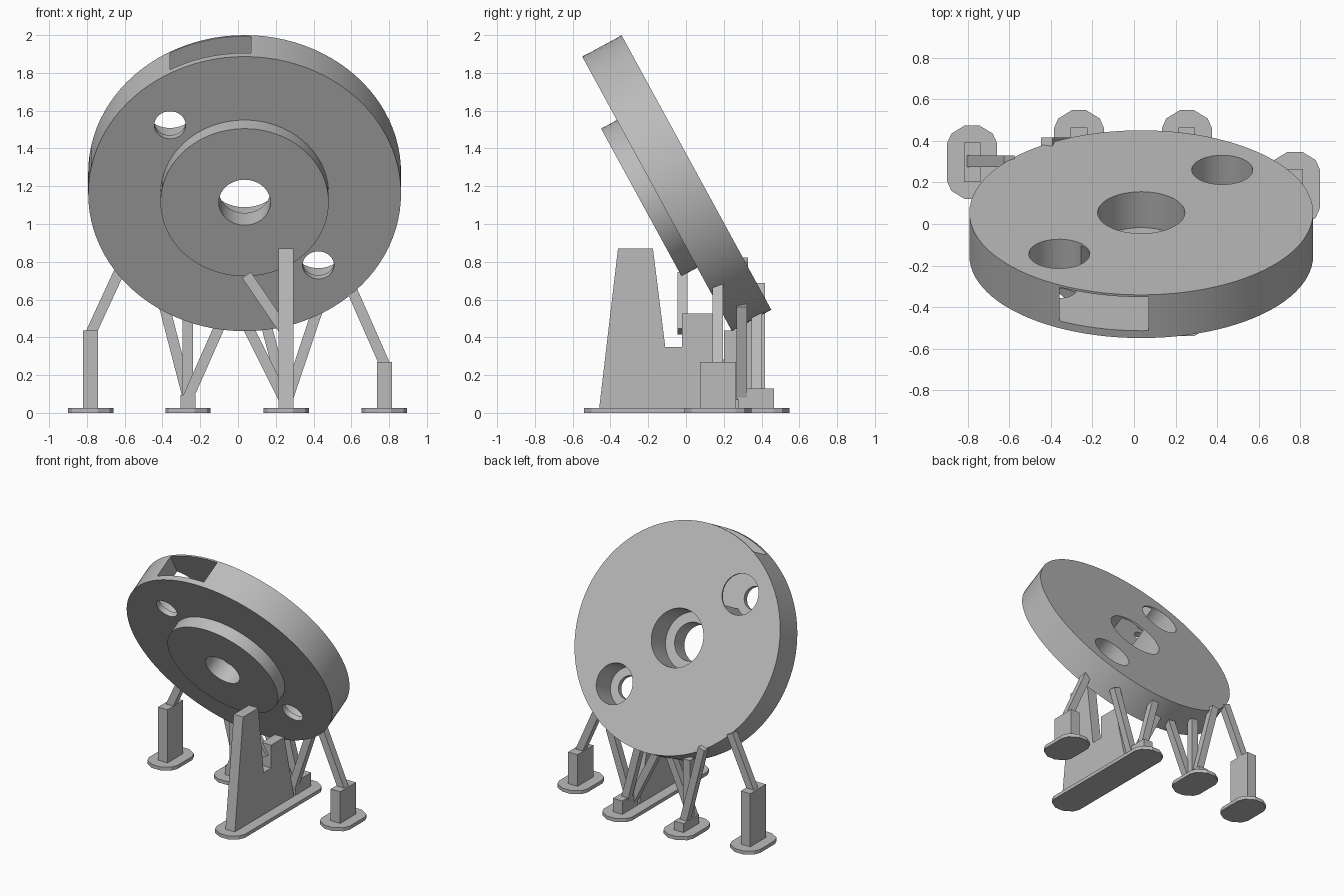
import bpy, bmesh, math
from mathutils import Matrix

cube = bpy.data.objects.get("Cube")
if cube:
    bpy.data.objects.remove(cube, do_unlink=True)

grey = bpy.data.materials.new("plain grey")
grey.use_nodes = True
grey.diffuse_color = (0.5, 0.5, 0.5, 1)
grey.node_tree.nodes["Principled BSDF"].inputs["Base Color"].default_value = (0.5, 0.5, 0.5, 1)

# Tilted frame: origin at the disc's back face, local z points to the front
TILT = Matrix.Translation((0.035, 0.055, 1.273)) @ Matrix.Rotation(math.radians(118.6), 4, 'X')
# Maps profile (a, b, depth) to (depth, a, b) and to (a, depth, b)
SIDE = Matrix(((0, 0, 1, 0), (1, 0, 0, 0), (0, 1, 0, 0), (0, 0, 0, 1)))
FRONT = Matrix(((1, 0, 0, 0), (0, 0, 1, 0), (0, 1, 0, 0), (0, 0, 0, 1)))


def prism(name, points, low, high, frame=Matrix()):
    """Extrude a flat outline between two depths, then place it with a frame."""
    bm = bmesh.new()
    base = bm.faces.new([bm.verts.new((a, b, low)) for a, b in points])
    ext = bmesh.ops.extrude_face_region(bm, geom=[base])
    for v in ext["geom"]:
        if isinstance(v, bmesh.types.BMVert):
            v.co.z = high
    bm.transform(frame)
    bmesh.ops.recalc_face_normals(bm, faces=bm.faces)
    mesh = bpy.data.meshes.new(name)
    bm.to_mesh(mesh)
    bm.free()
    mesh.materials.append(grey)
    obj = bpy.data.objects.new(name, mesh)
    bpy.context.collection.objects.link(obj)
    return obj


def circle(radius, cx=0.0, cy=0.0, n=96):
    steps = [2 * math.pi * i / n for i in range(n)]
    return [(cx + radius * math.cos(t), cy + radius * math.sin(t)) for t in steps]


def rect(x0, x1, y0, y1):
    return [(x0, y0), (x1, y0), (x1, y1), (x0, y1)]


def boolean(target, tool, operation):
    mod = target.modifiers.new(tool.name, 'BOOLEAN')
    mod.object, mod.operation, mod.solver = tool, operation, 'EXACT'
    tool.hide_render = True
    tool.hide_set(True)


# Disc with its front boss
disc = prism("tilted_disc", circle(0.828), 0, 0.237, TILT)
boss = prism("boss_helper", circle(0.445), 0.2, 0.332, TILT)
boolean(disc, boss, 'UNION')

# Stepped bores: wide at the back, narrow at the front
for name, cx, cy, wide, narrow in (("centre", 0, 0, 0.21, 0.137),
                                   ("upper", -0.395, 0.415, 0.147, 0.083),
                                   ("lower", 0.39, -0.43, 0.147, 0.083)):
    for part, radius, low, high in (("wide", wide, -0.1, 0.197), ("narrow", narrow, 0.15, 0.5)):
        cutter = prism(f"{name}_{part}_cutter", circle(radius, cx, cy, 64), low, high, TILT)
        boolean(disc, cutter, 'DIFFERENCE')

# Inner chamber open at the rim, joining the upper and centre bores
chamber = [(-0.395, 0.95), (0.035, 0.95), (0.035, 0.1), (-0.1, 0.1), (-0.29, 0.31), (-0.395, 0.42)]
boolean(disc, prism("chamber_cutter", chamber, 0.012, 0.197, TILT), 'DIFFERENCE')

# Freeze the cut disc, drop the helpers and smooth its round sides
bpy.context.view_layer.update()
result = bpy.data.meshes.new_from_object(disc.evaluated_get(bpy.context.evaluated_depsgraph_get()))
helpers = [m.object for m in disc.modifiers]
disc.modifiers.clear()
disc.data = result
for helper in helpers:
    bpy.data.objects.remove(helper, do_unlink=True)
bpy.ops.object.select_all(action='DESELECT')
disc.select_set(True)
bpy.context.view_layer.objects.active = disc
bpy.ops.object.shade_smooth_by_angle(angle=math.radians(30))


def foot(name, x, y0, y1):
    """Flat pad with cut corners."""
    w, a, b = 0.12, 0.04, 0.085
    half = [(w - b, y0), (w - a / 2, y0 + a), (w, y0 + b), (w, y1 - b), (w - a / 2, y1 - a), (w - b, y1)]
    outline = [(x + dx, y) for dx, y in half] + [(x - dx, y) for dx, y in reversed(half)]
    prism(name, outline, 0, 0.027, Matrix())


def strut(name, start, end, y, width=0.056):
    """Square bar lying in a plane of constant y."""
    (x0, z0), (x1, z1) = start, end
    length = math.hypot(x1 - x0, z1 - z0)
    nx, nz = (z1 - z0) / length * width / 2, (x0 - x1) / length * width / 2
    outline = [(x0 + nx, z0 + nz), (x1 + nx, z1 + nz), (x1 - nx, z1 - nz), (x0 - nx, z0 - nz)]
    prism(name, outline, y - 0.027, y + 0.027, FRONT)


# Feet and posts
for name, x, y, height, front in (("outer_right", -0.78, 0.297, 0.435, 0.12),
                                  ("inner_right", -0.265, 0.37, 0.095, 0.19),
                                  ("inner_left", 0.255, 0.37, 0.13, -0.54),
                                  ("outer_left", 0.775, 0.17, 0.27, -0.01)):
    foot(name + "_foot", x, front, y + 0.178)
    prism(name + "_post", rect(x - 0.04, x + 0.04, y - 0.095, y + 0.095), 0.02, height)

# Notched upright on the long foot
upright = [(-0.46, 0.02), (-0.36, 0.87), (-0.175, 0.87), (-0.11, 0.35), (-0.02, 0.35),
           (-0.02, 0.525), (0.14, 0.525), (0.26, 0.02)]
prism("notched_upright", upright, 0.215, 0.295, SIDE)

# Struts holding the disc
strut("outer_right_strut", (-0.785, 0.41), (-0.60, 0.81), 0.302)
strut("outer_left_strut", (0.78, 0.25), (0.59, 0.68), 0.168)
strut("inner_right_strut_out", (-0.265, 0.08), (-0.42, 0.68), 0.39)
strut("inner_right_strut_mid", (-0.265, 0.08), (-0.265, 0.54), 0.345)
strut("inner_right_strut_in", (-0.265, 0.08), (-0.07, 0.52), 0.295)
strut("inner_left_strut_in", (0.24, 0.08), (0.04, 0.48), 0.295)
strut("inner_left_strut_mid", (0.245, 0.1), (0.13, 0.54), 0.375)
strut("inner_left_strut_out", (0.265, 0.08), (0.43, 0.57), 0.295)
strut("boss_strut", (0.25, 0.43), (0.045, 0.73), -0.018)
